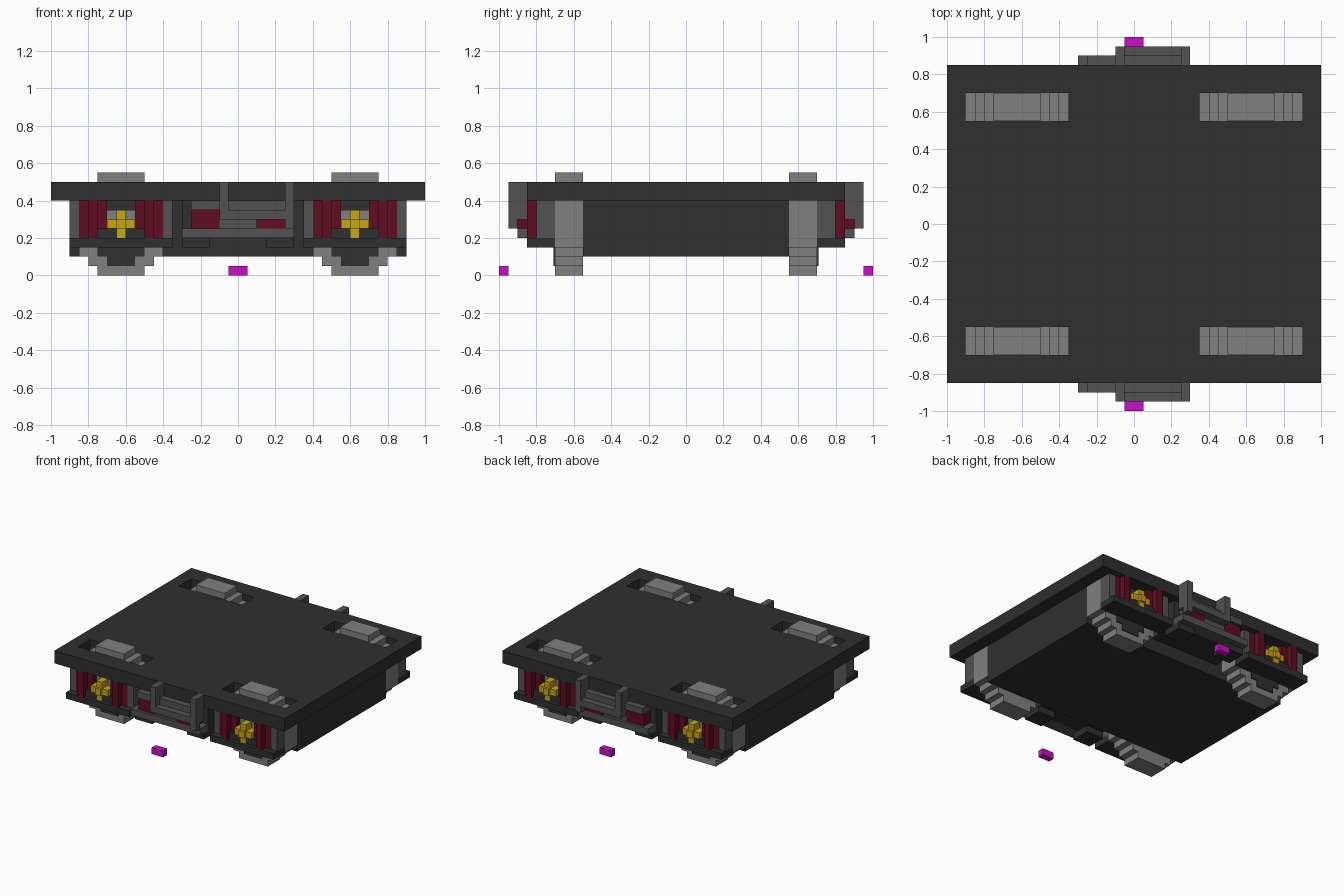
import bpy
import bmesh

cube = bpy.data.objects.get("Cube")
if cube:
    bpy.data.objects.remove(cube, do_unlink=True)


def material(name, rgb):
    m = bpy.data.materials.new(name)
    m.use_nodes = True
    m.diffuse_color = (*rgb, 1)
    m.node_tree.nodes["Principled BSDF"].inputs["Base Color"].default_value = (*rgb, 1)
    return m


DARK = material("charcoal", (0.029, 0.029, 0.029))
MID = material("dark grey", (0.085, 0.085, 0.085))
LIGHT = material("light grey", (0.215, 0.215, 0.215))
RED = material("deep red", (0.115, 0.004, 0.016))
YELLOW = material("yellow", (0.57, 0.39, 0.006))
MAGENTA = material("magenta", (0.58, 0.005, 0.58))


def finish(bm, name, mat):
    bmesh.ops.recalc_face_normals(bm, faces=bm.faces[:])
    mesh = bpy.data.meshes.new(name)
    bm.to_mesh(mesh)
    bm.free()
    mesh.materials.append(mat)
    ob = bpy.data.objects.new(name, mesh)
    bpy.context.collection.objects.link(ob)
    return ob


def boxes(name, mat, items, sx=1, sy=1):
    """One object from boxes (x0, x1, y0, y1, z0, z1), flipped by sx and sy."""
    bm = bmesh.new()
    for x0, x1, y0, y1, z0, z1 in items:
        vs = bmesh.ops.create_cube(bm, size=1)["verts"]
        for v in vs:
            v.co.x = sx * ((x0 + x1) / 2 + v.co.x * (x1 - x0))
            v.co.y = sy * ((y0 + y1) / 2 + v.co.y * (y1 - y0))
            v.co.z = (z0 + z1) / 2 + v.co.z * (z1 - z0)
    return finish(bm, name, mat)


def stepped_disc(name, mat, steps, y0, y1, sx, sy):
    """Extruded stepped circle; steps are (x, z) corners of one quadrant."""
    quad = [(x, z) for x, z in steps]
    ring = (quad + [(-x, z) for x, z in reversed(quad)]
            + [(-x, -z) for x, z in quad] + [(x, -z) for x, z in reversed(quad)])
    bm = bmesh.new()
    face = bm.faces.new([bm.verts.new((sx * (0.625 + x), sy * y0, 0.275 + z)) for x, z in ring])
    ext = bmesh.ops.extrude_face_region(bm, geom=[face])["geom"]
    for v in ext:
        if isinstance(v, bmesh.types.BMVert):
            v.co.y = sy * y1
    return finish(bm, name, mat)


# Deck: a grid with four wheel slots left open, then extruded
xs = [-1, -0.9, -0.35, 0.35, 0.9, 1]
ys = [-0.85, -0.7, -0.55, 0.55, 0.7, 0.85]
bm = bmesh.new()
grid = [[bm.verts.new((x, y, 0.4)) for y in ys] for x in xs]
for i in range(5):
    for j in range(5):
        if not (i in (1, 3) and j in (1, 3)):
            bm.faces.new((grid[i][j], grid[i + 1][j], grid[i + 1][j + 1], grid[i][j + 1]))
ext = bmesh.ops.extrude_face_region(bm, geom=bm.faces[:])["geom"]
for v in ext:
    if isinstance(v, bmesh.types.BMVert):
        v.co.z = 0.5
finish(bm, "deck", DARK)

# Main body under the deck
boxes("body", DARK, [(-0.9, 0.9, -0.55, 0.55, 0.1, 0.4)])

TYRE = [(0.275, 0.125), (0.225, 0.125), (0.225, 0.175), (0.175, 0.175),
        (0.175, 0.225), (0.125, 0.225), (0.125, 0.275)]
HUB = [(0.225, 0.075), (0.175, 0.075), (0.175, 0.125), (0.125, 0.125),
       (0.125, 0.175), (0.075, 0.175), (0.075, 0.225)]

for sy, end in ((-1, "front"), (1, "back")):
    # Wheels with their suspension
    for sx, side in ((1, "left"), (-1, "right")):
        tag = f"{end}_{side}_"
        stepped_disc(tag + "wheel", LIGHT, TYRE, 0.55, 0.7, sx, sy)
        stepped_disc(tag + "wheel_centre", DARK, HUB, 0.7, 0.708, sx, sy)
        boxes(tag + "axle_frame", DARK, [
            (0.35, 0.9, 0.7, 0.85, 0.15, 0.2),
            (0.5, 0.75, 0.71, 0.82, 0.2, 0.25),
            (0.4, 0.85, 0.7, 0.74, 0.2, 0.4),
        ], sx, sy)
        boxes(tag + "frame_posts", MID, [
            (0.35, 0.4, 0.7, 0.8, 0.2, 0.4),
            (0.85, 0.9, 0.7, 0.8, 0.2, 0.4),
        ], sx, sy)
        springs = []
        for x in (0.4, 0.7):
            for k, y in enumerate((0.8, 0.85, 0.8)):
                springs.append((x + 0.05 * k, x + 0.05 * k + 0.05, 0.72, y, 0.2, 0.4))
        boxes(tag + "springs", RED, springs, sx, sy)
        boxes(tag + "axle_box", LIGHT, [(0.55, 0.7, 0.72, 0.76, 0.25, 0.35)], sx, sy)
        boxes(tag + "axle_cap", YELLOW, [
            (0.55, 0.7, 0.75, 0.83, 0.25, 0.3),
            (0.6, 0.65, 0.75, 0.83, 0.2, 0.35),
            (0.6, 0.65, 0.75, 0.85, 0.25, 0.3),
        ], sx, sy)

    # Centre frame between the wheels
    boxes(end + "_centre_frame", DARK, [
        (-0.3, 0.3, 0.55, 0.8, 0.2, 0.4),
        (-0.3, -0.15, 0.7, 0.85, 0.15, 0.2),
        (0.15, 0.3, 0.7, 0.85, 0.15, 0.2),
    ], 1, sy)
    boxes(end + "_brake_blocks", RED, [
        (-0.25, -0.1, 0.8, 0.88, 0.25, 0.35),
        (0.1, 0.25, 0.8, 0.9, 0.25, 0.3),
    ], 1, sy)
    boxes(end + "_brake_rails", MID, [
        (-0.3, 0.3, 0.8, 0.9, 0.2, 0.25),
        (-0.25, 0.25, 0.8, 0.9, 0.35, 0.4),
        (-0.1, 0.1, 0.8, 0.88, 0.25, 0.35),
        (0.1, 0.25, 0.8, 0.88, 0.3, 0.35),
    ], 1, sy)
    # Step hanging from the deck edge
    boxes(end + "_step", MID, [
        (-0.1, -0.05, 0.85, 0.95, 0.3, 0.5),
        (0.25, 0.3, 0.85, 0.95, 0.3, 0.5),
        (-0.05, 0.25, 0.88, 0.95, 0.3, 0.35),
        (0.25, 0.3, 0.9, 0.95, 0.25, 0.3),
    ], 1, sy)
    # Small loose marker block
    boxes(end + "_marker", MAGENTA, [(-0.05, 0.05, 0.95, 1.0, 0, 0.05)], 1, sy)
